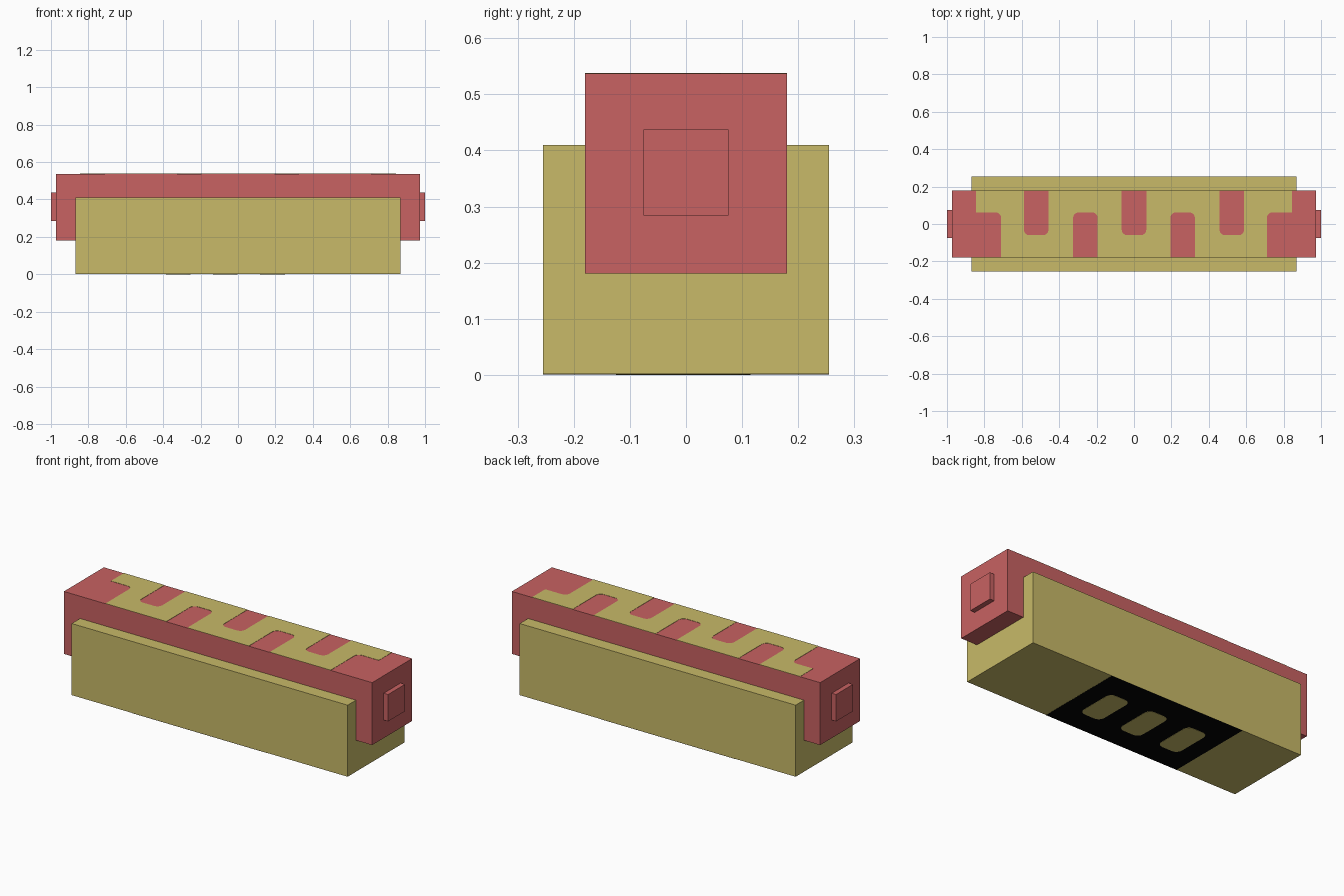
import bpy, bmesh, math
from mathutils import Vector

if "Cube" in bpy.data.objects:
    bpy.data.objects.remove(bpy.data.objects["Cube"])


def material(name, rgb):
    m = bpy.data.materials.new(name)
    m.diffuse_color = (*rgb, 1)
    m.use_nodes = True
    m.node_tree.nodes["Principled BSDF"].inputs["Base Color"].default_value = m.diffuse_color
    return m


RED = material("soft red", (0.578, 0.122, 0.122))
KHAKI = material("khaki yellow", (0.578, 0.491, 0.138))
BLACK = material("black", (0.001, 0.001, 0.001))


def finish(name, bm, mat):
    bmesh.ops.recalc_face_normals(bm, faces=bm.faces)
    me = bpy.data.meshes.new(name)
    bm.to_mesh(me)
    bm.free()
    me.materials.append(mat)
    ob = bpy.data.objects.new(name, me)
    bpy.context.collection.objects.link(ob)
    return ob


def box(name, lo, hi, mat):
    bm = bmesh.new()
    bmesh.ops.create_cube(bm, size=1)
    for v in bm.verts:
        v.co = Vector([(a + b) / 2 + c * (b - a) for a, b, c in zip(lo, hi, v.co)])
    return finish(name, bm, mat)


def rounded(points, steps=4):
    """Outline from (x, y, corner radius) points."""
    out = []
    for i, (x, y, r) in enumerate(points):
        p = Vector((x, y))
        if r == 0:
            out.append(p)
            continue
        a = (Vector(points[i - 1][:2]) - p).normalized() * r
        b = (Vector(points[(i + 1) % len(points)][:2]) - p).normalized() * r
        for k in range(steps + 1):
            t = k / steps * math.pi / 2
            out.append(p + a * (1 - math.sin(t)) + b * (1 - math.cos(t)))
    return out


def plate(name, points, z0, z1, mat):
    bm = bmesh.new()
    face = bm.faces.new([bm.verts.new((p.x, p.y, z0)) for p in rounded(points)])
    ext = bmesh.ops.extrude_face_region(bm, geom=[face], use_keep_orig=True)
    top = [g for g in ext["geom"] if isinstance(g, bmesh.types.BMVert)]
    bmesh.ops.translate(bm, verts=top, vec=(0, 0, z1 - z0))
    return finish(name, bm, mat)


# Main bodies
box("base_block", (-0.87, -0.255, 0.002), (0.87, 0.255, 0.41), KHAKI)
box("upper_bar", (-0.972, -0.18, 0.181), (0.972, 0.18, 0.537), RED)

# Raised pads on both ends
for side, name in ((-1, "left_end_pad"), (1, "right_end_pad")):
    x0, x1 = sorted((side * 0.96, side * 1.0))
    box(name, (x0, -0.076, 0.284), (x1, 0.076, 0.437), RED)

# Winding inlay on top: teeth enter from alternate sides
H, R = 0.066, 0.03
outline = [(-0.845, 0.18, 0)]
for c in (-0.523, 0, 0.523):
    outline += [(c - H, 0.18, 0), (c - H, -0.06, R), (c + H, -0.06, R), (c + H, 0.18, 0)]
outline += [(0.845, 0.18, 0), (0.845, 0.062, 0), (0.71, 0.062, R), (0.71, -0.18, 0)]
for c in (0.26, -0.26):
    outline += [(c + H, -0.18, 0), (c + H, 0.062, R), (c - H, 0.062, R), (c - H, -0.18, 0)]
outline += [(-0.71, -0.18, 0), (-0.71, 0.062, R), (-0.845, 0.062, 0)]
plate("winding_inlay", outline, 0.536, 0.5385, KHAKI)

# Dark band underneath with three rounded windows
box("underside_band", (-0.49, -0.255, 0.001), (0.357, 0.255, 0.003), BLACK)
for i in range(3):
    c = 0.184 - 0.252 * i
    plate(f"underside_window_{i + 1}",
          [(c - H, -0.125, 0.035), (c + H, -0.125, 0.035),
           (c + H, 0.115, 0.035), (c - H, 0.115, 0.035)], 0.0, 0.002, KHAKI)
